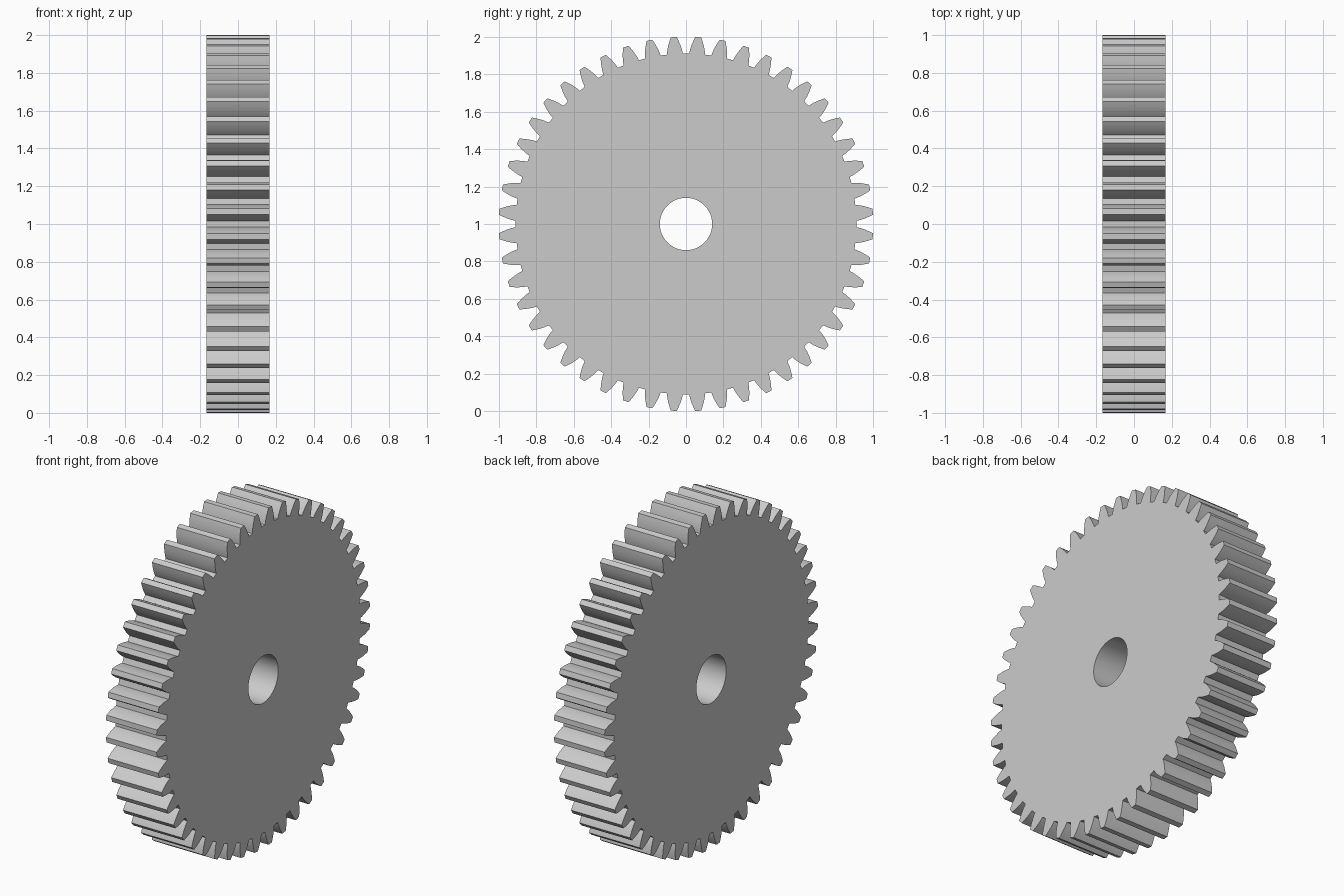
import bpy, bmesh
from math import pi, cos, sin, tan, acos, radians

if "Cube" in bpy.data.objects:
    bpy.data.objects.remove(bpy.data.objects["Cube"])

TEETH = 48
HALF_W = 0.166
BORE_R = 0.14
TIP_R = 1.001
MODULE = 2 * TIP_R / (TEETH + 2)
PITCH_R = MODULE * TEETH / 2
ROOT_R = PITCH_R - 1.25 * MODULE
BASE_R = PITCH_R * cos(radians(20))
STEP = 2 * pi / TEETH


def inv(a):
    return tan(a) - a


def half_angle(r):
    # involute tooth half thickness at radius r
    return pi / (2 * TEETH) + inv(radians(20)) - inv(acos(min(1, BASE_R / r)))


# One tooth outline: rising flank, tip, falling flank
STEPS = 6
flank = [(ROOT_R + (TIP_R - ROOT_R) * i / STEPS) for i in range(STEPS + 1)]
tooth = [(r, -half_angle(r)) for r in flank] + [(r, half_angle(r)) for r in reversed(flank)]

bm = bmesh.new()


def point(x, r, a):
    return bm.verts.new((x, r * cos(a), 1 + r * sin(a)))


def ring(x):
    outer = [[point(x, r, (i + 0.5) * STEP + a) for r, a in tooth] for i in range(TEETH)]
    bore = [point(x, BORE_R, i * STEP) for i in range(TEETH)]
    return outer, bore


lo, hi = ring(-HALF_W), ring(HALF_W)

# Side faces: one wedge per tooth
for outer, bore in (lo, hi):
    for i in range(TEETH):
        j = (i + 1) % TEETH
        bm.faces.new([bore[i]] + outer[i] + [outer[j][0], bore[j]])

# Toothed rim and bore walls
for a, b in ((sum(lo[0], []), sum(hi[0], [])), (lo[1], hi[1])):
    for i in range(len(a)):
        j = (i + 1) % len(a)
        bm.faces.new((a[i], a[j], b[j], b[i]))

bmesh.ops.recalc_face_normals(bm, faces=bm.faces)
mesh = bpy.data.meshes.new("spur_gear")
bm.to_mesh(mesh)
bm.free()
gear = bpy.data.objects.new("spur_gear", mesh)
bpy.context.collection.objects.link(gear)

# Smooth flanks and bore, crisp tooth edges
bpy.context.view_layer.objects.active = gear
gear.select_set(True)
bpy.ops.object.shade_smooth_by_angle(angle=radians(20))
